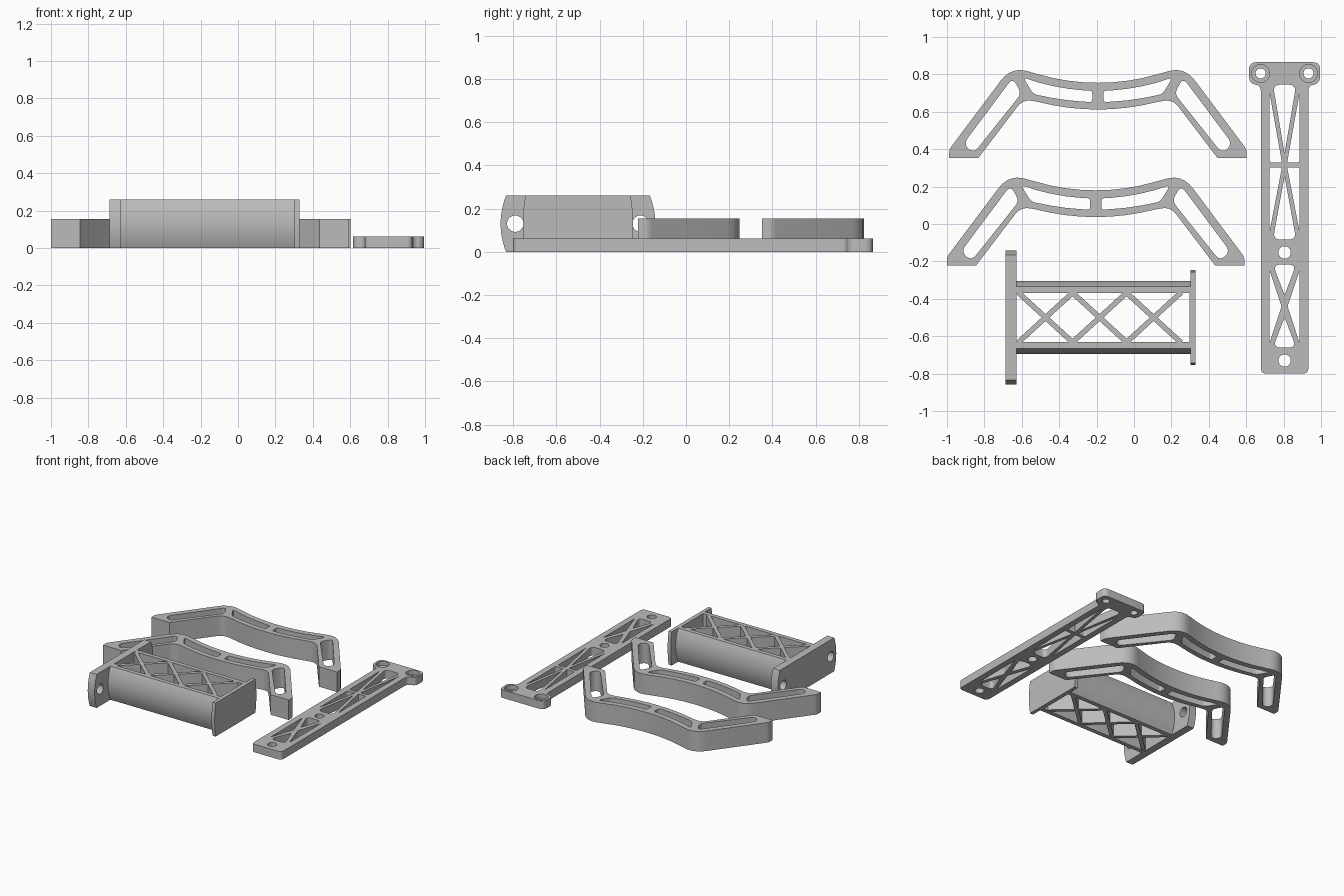
import bpy, bmesh, math
from mathutils import Matrix, Vector

if "Cube" in bpy.data.objects:
    bpy.data.objects.remove(bpy.data.objects["Cube"], do_unlink=True)

grey = bpy.data.materials.new("plain grey")
grey.use_nodes = True
grey.diffuse_color = (0.5, 0.5, 0.5, 1)
grey.node_tree.nodes["Principled BSDF"].inputs["Base Color"].default_value = (0.5, 0.5, 0.5, 1)


# ---- helpers ----
def soften(points):
    """Points (x, y, d): a corner with d > 0 is rounded starting d away from it."""
    out = []
    for i, p in enumerate(points):
        c, d = Vector(p[:2]), (p[2] if len(p) > 2 else 0)
        if not d:
            out.append(c)
            continue
        a = c + (Vector(points[i - 1][:2]) - c).normalized() * d
        b = c + (Vector(points[(i + 1) % len(points)][:2]) - c).normalized() * d
        for k in range(7):
            t = k / 6
            out.append(a * (1 - t) ** 2 + c * 2 * t * (1 - t) + b * t * t)
    return out


def flip(points):
    return [(-p[0], *p[1:]) for p in reversed(points)]


def mirrored(half):
    return half + [p for p in flip(half) if abs(p[0]) > 1e-6]


def circle(x, y, r, n=32):
    return [(x + r * math.cos(2 * math.pi * k / n), y + r * math.sin(2 * math.pi * k / n))
            for k in range(n)]


def prism(name, loops, low, high, matrix=Matrix()):
    """Solid from an outline followed by hole outlines, raised from low to high."""
    bm = bmesh.new()
    edges = []
    for loop in loops:
        vs = [bm.verts.new((p.x, p.y, low)) for p in soften(loop)]
        edges += [bm.edges.new((vs[i - 1], vs[i])) for i in range(len(vs))]
    bmesh.ops.triangle_fill(bm, edges=edges, use_beauty=True)
    new = bmesh.ops.extrude_face_region(bm, geom=bm.faces[:], use_keep_orig=True)["geom"]
    for v in new:
        if isinstance(v, bmesh.types.BMVert):
            v.co.z = high
    bmesh.ops.recalc_face_normals(bm, faces=bm.faces[:])
    bm.transform(matrix)
    mesh = bpy.data.meshes.new(name)
    bm.to_mesh(mesh)
    bm.free()
    mesh.materials.append(grey)
    obj = bpy.data.objects.new(name, mesh)
    bpy.context.collection.objects.link(obj)
    return obj


def activate(obj):
    bpy.ops.object.select_all(action='DESELECT')
    obj.select_set(True)
    bpy.context.view_layer.objects.active = obj


def cut(obj, cutter):
    cutter.hide_render = True
    mod = obj.modifiers.new("cut", 'BOOLEAN')
    mod.operation, mod.solver, mod.object = 'DIFFERENCE', 'EXACT', cutter
    activate(obj)
    bpy.ops.object.modifier_apply(modifier=mod.name)
    bpy.data.objects.remove(cutter, do_unlink=True)


ALONG_Y = Matrix(((1, 0, 0, 0), (0, 0, 1, 0), (0, 1, 0, 0), (0, 0, 0, 1)))
ALONG_X = Matrix(((0, 0, 1, 0), (1, 0, 0, 0), (0, 1, 0, 0), (0, 0, 0, 1)))
parts = []

# ---- two arched brackets with slots ----
HEIGHT = 0.155


def arc(base, k, us):
    return [(u, base + k * u * u) for u in us]


steps = [0, 0.08, 0.16, 0.24, 0.32]
bracket_half = (arc(0.26, 0.4, steps)
                + [(0.40, 0.315, 0.05), (0.64, 0), (0.795, 0), (0.795, 0.047, 0.02), (0.46, 0.494, 0.1)]
                + arc(0.403, 0.44, [0.36] + steps[3::-1]))
arc_slot = ([(0.03, 0.3, 0.015)] + arc(0.3, 0.37, steps[1:4])
            + [(0.345, 0.342, 0.025), (0.4, 0.432, 0.03)]
            + arc(0.36, 0.44, steps[4:0:-1]) + [(0.03, 0.36, 0.015)])
leg_slot = [(0.41, 0.345, 0.03), (0.665, 0.025, 0.04), (0.72, 0.075, 0.04), (0.455, 0.43, 0.04)]

for name, x, y in (("rear_bracket", -0.193, 0.352), ("middle_bracket", -0.205, -0.223)):
    loops = [mirrored(bracket_half), arc_slot, flip(arc_slot), leg_slot, flip(leg_slot)]
    bracket = prism(name, loops, 0, HEIGHT)
    for side in (-0.72, 0.72):
        # screw hole through the foot and wide access hole through the outer wall
        for r, a, b in ((0.024, -0.1, 0.2), (0.05, 0.075, 0.32)):
            cut(bracket, prism("hole_cutter", [circle(side, HEIGHT / 2, r)], a, b, ALONG_Y))
    bracket.location = (x, y, 0)
    parts.append(bracket)

# ---- flat strap with a T head and cross braced windows ----
strap_half = [(0.127, -0.80, 0.03), (0.127, 0.745, 0.035), (0.19, 0.745, 0.045), (0.19, 0.865, 0.04)]


def end_window(centre, end):
    s = math.copysign(1, end - centre)
    return [(-0.062, end, 0.04), (0.062, end, 0.04), (0, centre + s * 0.06, 0.008)]


side_windows = [
    [(0.08, 0.70), (0.08, 0.329, 0.015), (0.014, 0.329, 0.008)],
    [(0.08, 0.303, 0.015), (0.08, -0.04), (0.014, 0.303, 0.008)],
    [(0.08, -0.25), (0.08, -0.635), (0.016, -0.44, 0.01)],
]
loops = [mirrored(strap_half)]
loops += [end_window(0.316, 0.745), end_window(0.316, -0.083),
          end_window(-0.44, -0.217), end_window(-0.44, -0.66)]
for window in side_windows:
    loops += [window, flip(window)]
loops += [circle(0, -0.152, 0.033), circle(0, -0.73, 0.033)]
loops += [circle(s * 0.128, 0.805, 0.027) for s in (-1, 1)]
strap = prism("strap_plate", loops, 0, 0.062)
for s in (-1, 1):
    cut(strap, prism("recess_cutter", [circle(s * 0.128, 0.805, 0.048)], 0.03, 0.1))
strap.location.x = 0.805
parts.append(strap)

# ---- braced box with bulging walls and two end flanges ----
TALL = 0.26


def barrel(middle, top):
    half = []
    for k in range(13):
        t = k / 6 - 1
        half.append((top + (middle - top) * (1 - t * t), TALL * k / 12))
    return mirrored(half)


body = prism("box_walls", [barrel(0.195, 0.165)], -0.635, 0.31, ALONG_X)
cut(body, prism("window_cutter", [[(-0.7, -0.132), (0.297, -0.132), (0.297, 0.132), (-0.7, 0.132)]],
                -0.1, 0.4))
large = [barrel(0.358, 0.333), circle(-0.29, TALL / 2, 0.038), circle(0.29, TALL / 2, 0.038)]
box_parts = [body,
             prism("large_flange", large, -0.687, -0.628, ALONG_X),
             prism("small_flange", [barrel(0.255, 0.243)], 0.302, 0.329, ALONG_X)]
for i in range(3):
    for s in (-1, 1):
        turn = (Matrix.Translation((-0.473 + 0.289 * i, 0, 0))
                @ Matrix.Rotation(s * math.atan2(0.264, 0.289), 4, 'Z'))
        bar = [(-0.2, -0.014), (0.2, -0.014), (0.2, 0.014), (-0.2, 0.014)]
        box_parts.append(prism("cross_brace", [bar], 0.001, TALL - 0.001, turn))
for obj in box_parts:
    obj.location.y = -0.5
parts += box_parts

# ---- shading ----
for obj in parts:
    activate(obj)
    bpy.ops.object.shade_smooth_by_angle(angle=math.radians(30))
